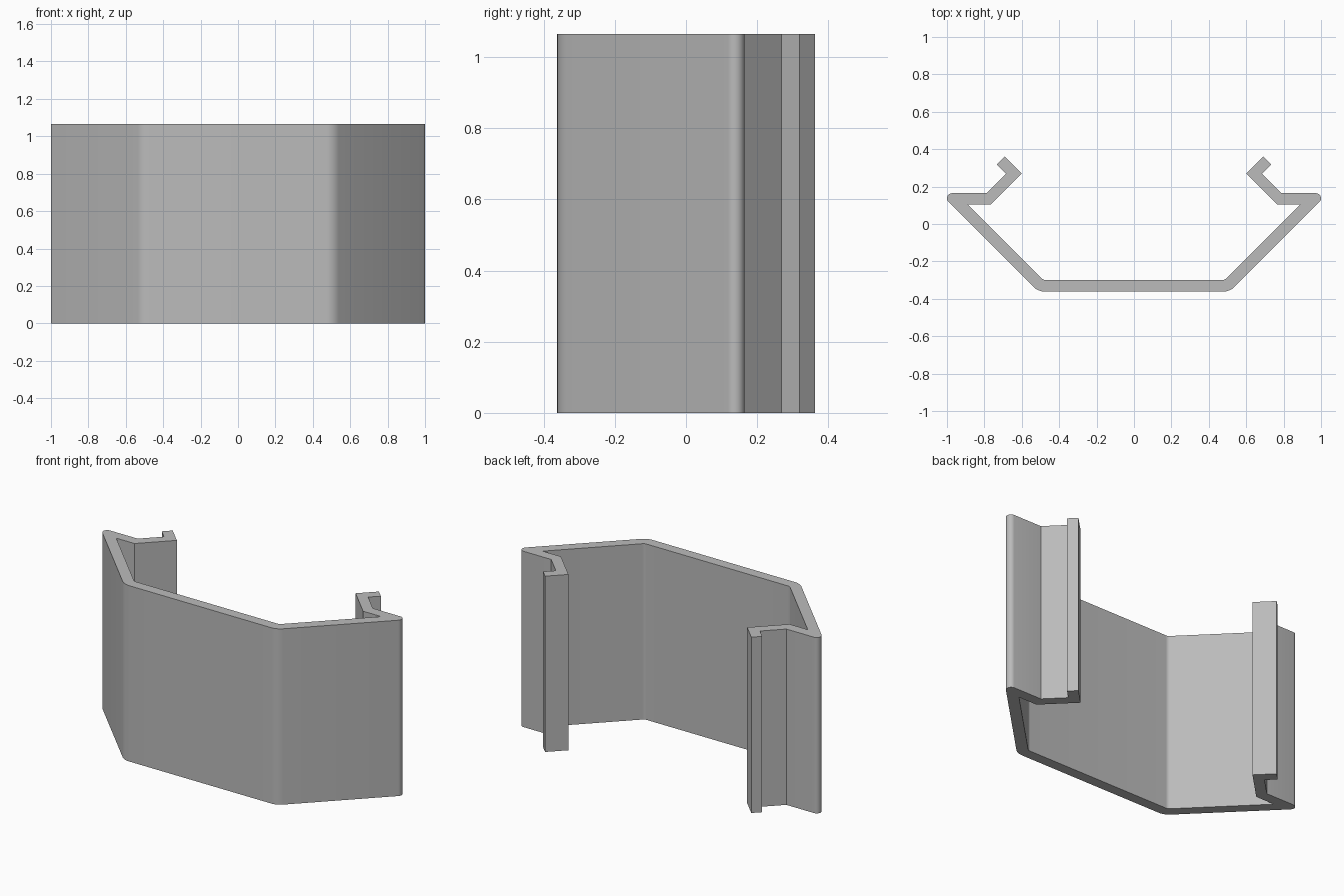
import bpy
import bmesh
import math
from mathutils import Vector

if "Cube" in bpy.data.objects:
    bpy.data.objects.remove(bpy.data.objects["Cube"], do_unlink=True)

HEIGHT = 1.065
SEGMENTS = 8


def fillet(prev, corner, nxt, radius):
    """Replace a sharp profile corner with a tangent arc."""
    if radius == 0:
        return [corner]
    a, b = (prev - corner).normalized(), (nxt - corner).normalized()
    half = a.angle(b) / 2
    center = corner + (a + b).normalized() * (radius / math.sin(half))
    start = corner + a * (radius / math.tan(half)) - center
    sweep = start.angle_signed(corner + b * (radius / math.tan(half)) - center)
    points = []
    for i in range(SEGMENTS + 1):
        t = -sweep * i / SEGMENTS
        c, s = math.cos(t), math.sin(t)
        points.append(center + Vector((c * start.x - s * start.y,
                                       s * start.x + c * start.y)))
    return points


# Left half of the section: x, y, corner radius, from outer wall to inner wall
half_section = [
    (0.512, -0.362, 0.092),   # outer bend
    (1.039, 0.165, 0.0276),   # rounded side tip
    (0.788, 0.165, 0),        # lip meets hook
    (0.684, 0.269, 0),        # hook notch
    (0.734, 0.319, 0),        # hook end
    (0.691, 0.362, 0),
    (0.599, 0.270, 0),        # hook elbow
    (0.766, 0.103, 0),
    (0.888, 0.103, 0),        # inside of side tip
    (0.486, -0.299, 0.03),    # inner bend
]
section = half_section + [(-x, y, r) for x, y, r in reversed(half_section)]
corners = [Vector((x, y)) for x, y, r in section]
outline = []
for i, (x, y, r) in enumerate(section):
    outline += fillet(corners[i - 1], corners[i],
                      corners[(i + 1) % len(corners)], r)

# Extrude the section upward
bm = bmesh.new()
base = bm.faces.new([bm.verts.new((p.x, p.y, 0)) for p in outline])
top = bmesh.ops.extrude_face_region(bm, geom=[base], use_keep_orig=True)
bmesh.ops.translate(bm, vec=(0, 0, HEIGHT),
                    verts=[g for g in top["geom"]
                           if isinstance(g, bmesh.types.BMVert)])
bmesh.ops.recalc_face_normals(bm, faces=bm.faces[:])
mesh = bpy.data.meshes.new("clip_channel")
bm.to_mesh(mesh)
bm.free()
channel = bpy.data.objects.new("clip_channel", mesh)
bpy.context.collection.objects.link(channel)

# Plain grey material
grey = bpy.data.materials.new("plain_grey")
grey.use_nodes = True
grey.diffuse_color = (0.5, 0.5, 0.5, 1)
grey.node_tree.nodes["Principled BSDF"].inputs["Base Color"].default_value = (0.5, 0.5, 0.5, 1)
mesh.materials.append(grey)

# Smooth bends, crisp edges
bpy.ops.object.select_all(action="DESELECT")
channel.select_set(True)
bpy.context.view_layer.objects.active = channel
bpy.ops.object.shade_smooth_by_angle(angle=math.radians(30))
